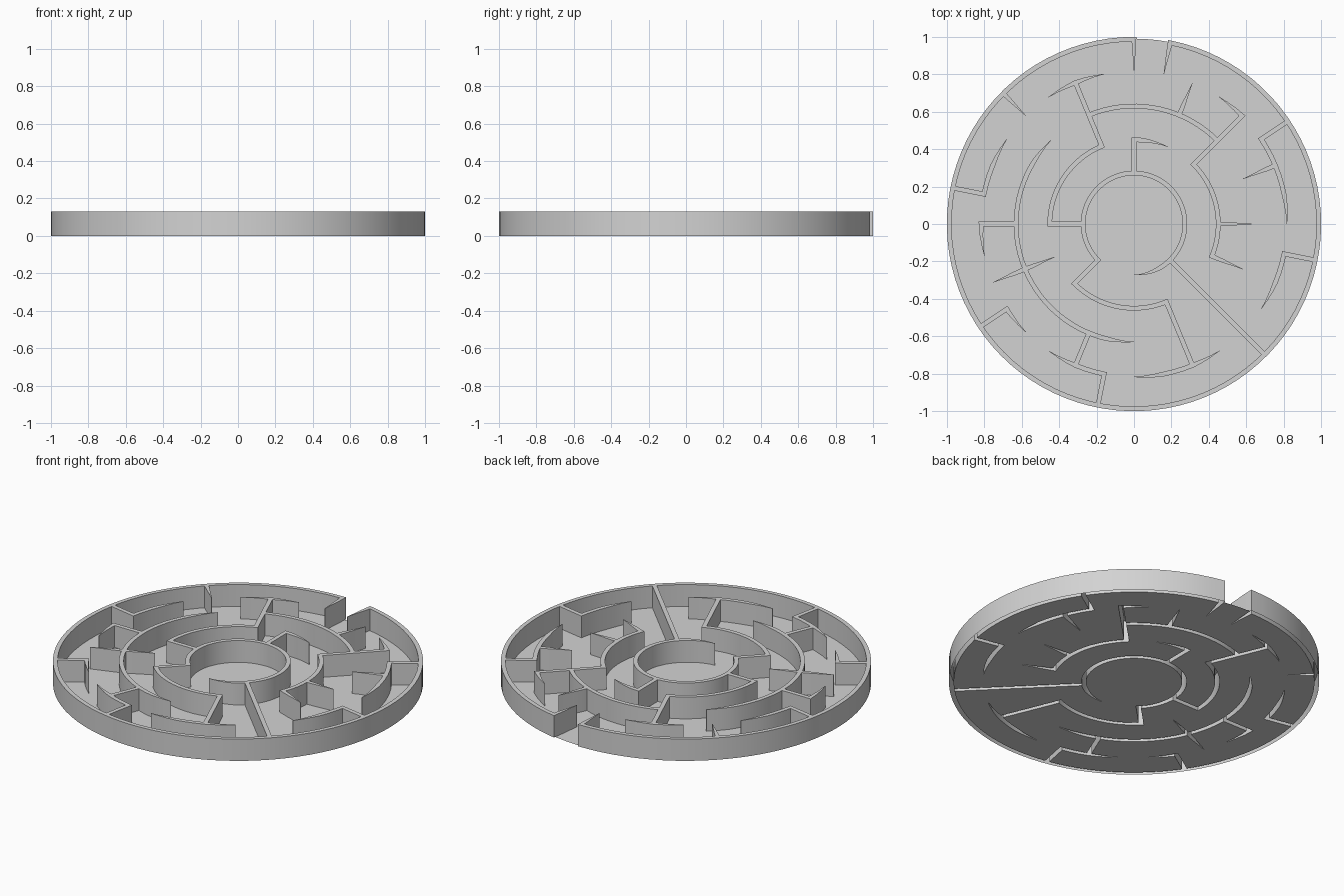
import bpy, bmesh, math
from mathutils import Vector

cube = bpy.data.objects.get("Cube")
if cube:
    bpy.data.objects.remove(cube, do_unlink=True)

HEIGHT = 0.13
HALF = 0.0125        # half wall thickness
TAPER = 0.15         # length over which a free end narrows to a point
A, B, C, D, E = 0.272, 0.45, 0.63, 0.817, 0.987   # ring radii, centre to rim

grey = bpy.data.materials.new("light_grey")
grey.use_nodes = True
colour = (0.65, 0.65, 0.65, 1)
grey.diffuse_color = colour
grey.node_tree.nodes["Principled BSDF"].inputs["Base Color"].default_value = colour

# Walls as (radius, degrees) corners, with flags for a pointed start and end
WALLS = [
    ([(D, 90), (E, 90), (E, 438.75), (D, 438.75)], 1, 1),          # rim and gate
    ([(A, -90), (A, 225), (B, 225), (B, 292.5), (D, 292.5)], 1, 0),  # inner ring
    ([(A, 180), (B, 180), (B, 112.5), (D, 112.5)], 0, 0),
    ([(A, 90), (B, 90), (B, 66)], 0, 1),
    ([(A, -45), (E, -45)], 0, 0),
    ([(C, -22.5), (B, -22.5), (B, 45), (D, 45), (D, 56.25)], 1, 1),
    ([(B, 0), (C, 0)], 0, 1),
    ([(C, 112.5), (C, 45)], 0, 0),
    ([(C, 67.5), (D, 67.5)], 0, 1),
    ([(C, 135), (C, 270)], 1, 1),
    ([(C, 180), (D, 180), (D, 192)], 0, 1),
    ([(B + 0.01, 202.5), (D, 202.5)], 1, 1),
    ([(C, 247.5), (D, 247.5)], 0, 0),
    ([(D, 124), (D, 101.25)], 1, 1),
    ([(D, 270), (D, 304)], 1, 1),
    ([(E, 135), (D, 135)], 0, 1),
    ([(E, 168.75), (D, 168.75), (D, 146.25)], 0, 1),
    ([(E, 213.75), (D, 213.75), (D, 225)], 0, 1),
    ([(E, 258.75), (D, 258.75), (D, 236.25)], 0, 1),
    ([(E, -11.25), (D, -11.25), (D, -33.75)], 0, 1),
    ([(E, 33.75), (D, 33.75), (D, 0)], 0, 1),
    ([(D, 22.5), (C, 22.5)], 0, 1),
]


def sample(corners):
    """Turn polar corners into closely spaced points on arcs and spokes."""
    points = []
    for (r0, a0), (r1, a1) in zip(corners, corners[1:]):
        n = max(2, math.ceil(abs(a1 - a0) / 4), math.ceil(abs(r1 - r0) / 0.06))
        for i in range(n):
            points.append((r0 + (r1 - r0) * i / n, a0 + (a1 - a0) * i / n))
    points.append(corners[-1])
    return [Vector((r * math.cos(math.radians(a)), r * math.sin(math.radians(a)), 0))
            for r, a in points]


def add_wall(bm, corners, tip_start, tip_end):
    """Sweep a mitred upright section along the path."""
    pts = sample(corners)
    dist = [0]
    for p, q in zip(pts, pts[1:]):
        dist.append(dist[-1] + (q - p).length)
    rings = []
    for i, p in enumerate(pts):
        before = (p - pts[i - 1]).normalized() if i else (pts[1] - p).normalized()
        after = (pts[i + 1] - p).normalized() if i < len(pts) - 1 else before
        along = (before + after).normalized()
        width = HALF
        if tip_start:
            width = min(width, HALF * dist[i] / TAPER)
        if tip_end:
            width = min(width, HALF * (dist[-1] - dist[i]) / TAPER)
        width = max(width, 0.0012) / max(along.dot(before), 0.5)
        side = Vector((-along.y, along.x, 0)) * width
        low, high = Vector((0, 0, -0.05)), Vector((0, 0, HEIGHT + 0.05))
        rings.append([bm.verts.new(v) for v in
                      (p + side + low, p - side + low, p - side + high, p + side + high)])
    for a, b in zip(rings, rings[1:]):
        for k in range(4):
            j = (k + 1) % 4
            bm.faces.new((a[k], a[j], b[j], b[k]))
    bm.faces.new(rings[0])
    bm.faces.new(rings[-1])


def make_object(name, bm):
    bmesh.ops.recalc_face_normals(bm, faces=bm.faces[:])
    mesh = bpy.data.meshes.new(name)
    bm.to_mesh(mesh)
    bm.free()
    mesh.materials.append(grey)
    obj = bpy.data.objects.new(name, mesh)
    bpy.context.scene.collection.objects.link(obj)
    return obj


def carve(name, radius, operation, cutter, keep_floor):
    """Cut a round slab with the walls, then keep either its base or the rest."""
    bm = bmesh.new()
    bmesh.ops.create_cone(bm, cap_ends=True, segments=96, radius1=radius,
                          radius2=radius, depth=HEIGHT)
    bmesh.ops.translate(bm, verts=bm.verts[:], vec=(0, 0, HEIGHT / 2))
    obj = make_object(name, bm)
    mod = obj.modifiers.new("cut", 'BOOLEAN')
    mod.operation, mod.solver, mod.use_self = operation, 'EXACT', True
    mod.object = cutter
    graph = bpy.context.evaluated_depsgraph_get()
    mesh = bpy.data.meshes.new_from_object(obj.evaluated_get(graph))
    obj.modifiers.clear()
    obj.data = mesh
    bm = bmesh.new()
    bm.from_mesh(mesh)
    base = {f for f in bm.faces if all(v.co.z < 0.0001 for v in f.verts)}
    unwanted = [f for f in bm.faces if (f in base) != keep_floor]
    bmesh.ops.delete(bm, geom=unwanted, context='FACES')
    if keep_floor:
        bmesh.ops.reverse_faces(bm, faces=bm.faces[:])
    for f in bm.faces:
        f.material_index = 0
    bm.to_mesh(mesh)
    bm.free()
    return obj


# Overlapping wall solids used as the cutter
solid = bmesh.new()
for wall in WALLS:
    add_wall(solid, *wall)
wall_cutter = make_object("wall_cutter", solid)

# Thin floor with wall slots, and hollow walls open underneath
floor = carve("maze_floor", 0.99, 'DIFFERENCE', wall_cutter, True)
walls = carve("maze_walls", 1.2, 'INTERSECT', wall_cutter, False)
bpy.data.objects.remove(wall_cutter, do_unlink=True)

# Smooth the curved wall sides, keep corners sharp
bpy.ops.object.select_all(action='DESELECT')
walls.select_set(True)
bpy.context.view_layer.objects.active = walls
bpy.ops.object.shade_smooth_by_angle(angle=math.radians(30))
